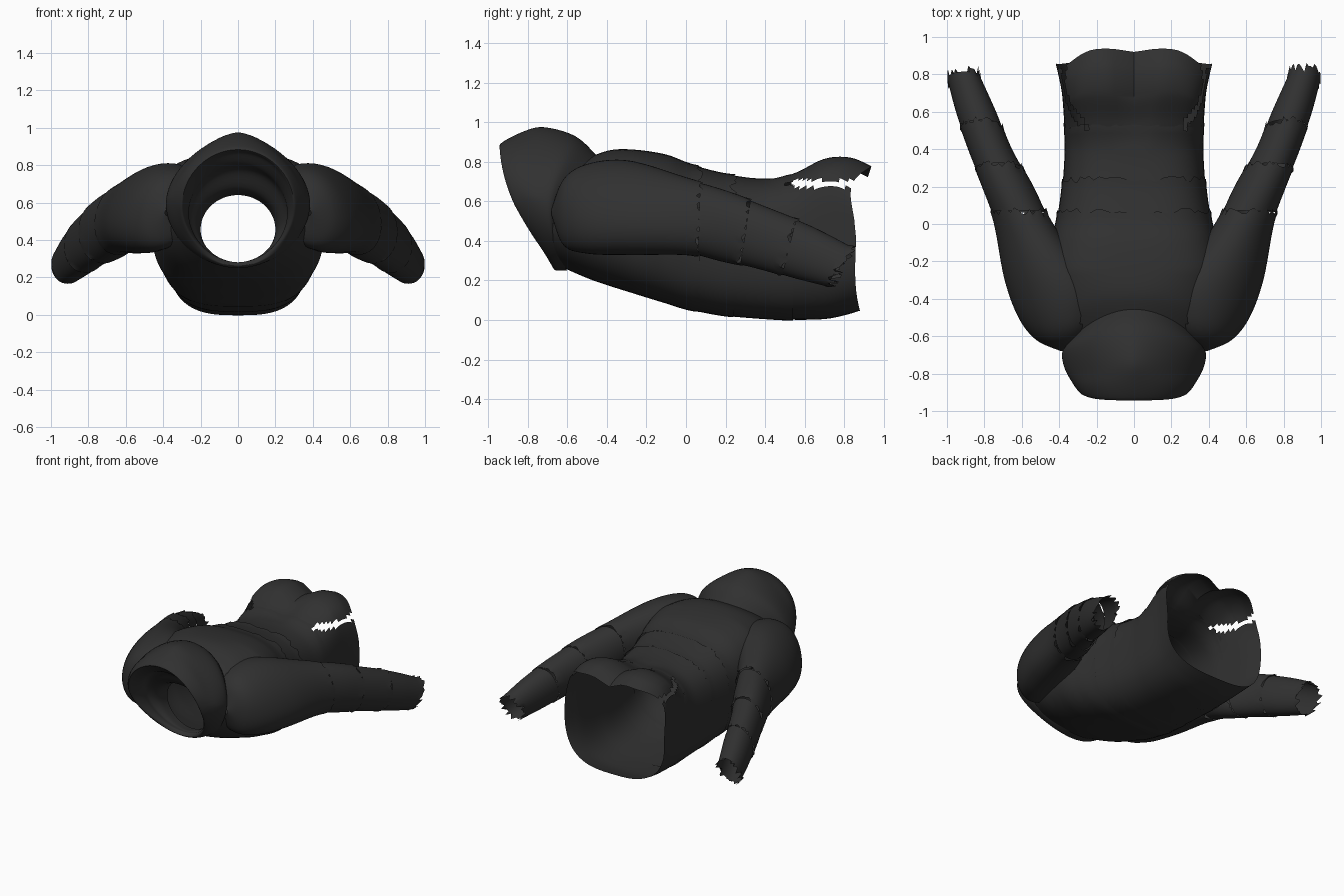
import bpy, bmesh, math, random

random.seed(4)
if "Cube" in bpy.data.objects:
    bpy.data.objects.remove(bpy.data.objects["Cube"])

cloth = bpy.data.materials.new("charcoal_cloth")
cloth.use_nodes = True
cloth.diffuse_color = (0.03, 0.03, 0.03, 1)
cloth.node_tree.nodes["Principled BSDF"].inputs["Base Color"].default_value = (0.03, 0.03, 0.03, 1)


def spline(rings, u):
    """Smooth interpolation through the list of section parameters."""
    i = min(int(u), len(rings) - 2)
    f = u - i
    a, b, c, d = (rings[max(0, min(len(rings) - 1, i + k))] for k in (-1, 0, 1, 2))
    return [q + 0.5 * f * (r - p + f * (2 * p - 5 * q + 4 * r - s + f * (3 * (q - r) + s - p)))
            for p, q, r, s in zip(a, b, c, d)]


def power(v, e):
    return math.copysign(abs(v) ** e, v)


def section(ring, n, top_e, low_e, scale=1.0):
    """Closed section: centre x, half width, top z, bottom z, y at top, side and bottom, sideways lean."""
    cx, w, zt, zb, yt, ym, yb, lean = ring
    points = []
    for j in range(n):
        t = 2 * math.pi * j / n
        s, c = math.sin(t), math.cos(t)
        e = top_e if c > 0 else low_e
        y = ym + (yt - yb) / 2 * c + ((yt + yb) / 2 - ym) * c * c
        rise = scale * (zt - zb) / 2 * power(c, e)
        points.append([cx + scale * w * power(s, e) + lean * rise, y, (zt + zb) / 2 + rise])
    return points


def buried(rings, e, p):
    """True where a point lies well inside the tube through the sections."""
    def across(u):
        cx, w, zt, zb, yt, ym, yb, lean = spline(rings, u)
        c = max(-1, min(1, (2 * p.z - zt - zb) / (zt - zb)))
        y = ym + (yt - yb) / 2 * c + ((yt + yb) / 2 - ym) * c * c
        x = (abs(p.x) - cx - lean * (p.z - (zt + zb) / 2)) / w
        return abs(y - p.y), abs(x) ** (2 / e) + abs((2 * p.z - zt - zb) / (zt - zb)) ** (2 / e)
    gap, reach = min(across(k / 8) for k in range(8 * len(rings) - 7))
    return gap < .03 and reach < .8


def loft(name, rows, flip=False, side=1, drop=None):
    """Skin the sections; drop(centre) leaves out faces."""
    bm = bmesh.new()
    grid = [[bm.verts.new((side * x, y, z)) for x, y, z in row] for row in rows]
    n = len(rows[0])
    for i in range(len(rows) - 1):
        for j in range(n):
            k = (j + 1) % n
            quad = [grid[i][j], grid[i][k], grid[i + 1][k], grid[i + 1][j]]
            centre = sum((v.co for v in quad), quad[0].co * 0) / 4
            if drop and drop(centre):
                continue
            bm.faces.new(quad[::-1] if flip else quad)
    bmesh.ops.delete(bm, geom=[v for v in bm.verts if not v.link_faces], context='VERTS')
    mesh = bpy.data.meshes.new(name)
    bm.to_mesh(mesh)
    bm.free()
    mesh.materials.append(cloth)
    obj = bpy.data.objects.new(name, mesh)
    bpy.context.collection.objects.link(obj)
    bpy.ops.object.select_all(action='DESELECT')
    obj.select_set(True)
    bpy.context.view_layer.objects.active = obj
    bpy.ops.object.shade_smooth_by_angle(angle=math.radians(45))


def flat(cx, w, zt, zb, y, slant=0.0, lean=0.0):
    return (cx, w, zt, zb, y + slant, y, y - slant, lean)


# Section lists: body lying chest down and open at the hem, and one swept-back sleeve
body = [
    (0, .345, .82, .27, -.50, -.69, -.635, 0),
    (0, .43, .86, .20, -.38, -.53, -.47, 0),
    flat(0, .46, .86, .13, -.25),
    flat(0, .44, .835, .085, -.10),
    flat(0, .415, .79, .05, .02),
    flat(0, .385, .74, .02, .20),
    flat(0, .37, .715, .005, .40),
    flat(0, .375, .75, .00, .55),
    flat(0, .385, .82, .005, .70),
    (0, .40, .825, .025, .83, .79, .80, 0),
    (0, .415, .78, .05, .94, .86, .88, 0),
]
sleeve = [
    flat(.38, .01, .56, .53, -.68),
    flat(.39, .13, .71, .38, -.62, 0, -.1),
    flat(.415, .19, .785, .34, -.50, 0, -.25),
    flat(.465, .21, .80, .335, -.29, 0, -.3),
    flat(.59, .15, .715, .335, .00, 0, -.15),
    flat(.675, .135, .645, .30, .20, .02),
    flat(.77, .115, .56, .26, .40, .03),
    flat(.845, .105, .47, .21, .60, .04),
    flat(.91, .085, .37, .17, .78, .05),
]
N = 72
M = 48


def body_gap(c):
    """Side slits of the hem, and the armholes."""
    slit = c.y > .52 and abs(c.x) > .25 and abs(c.z - .69) < .018
    return slit or (c.y < .1 and buried(sleeve, .95, c))


def body_panel(name, start, stop):
    rows = []
    steps = 14 if stop - start < 3 else 34
    for i in range(steps + 1):
        u = start + (stop - start) * i / steps
        square = .68 + .32 * max(0, 1 - u / 2)
        top_e = square - .13 * max(0, min(1, (u - 6) / 2))
        row = section(spline(body, u), N, top_e, square, .996 + .012 * i / steps)
        for j, p in enumerate(row):
            back = max(0, math.cos(2 * math.pi * j / N))
            # Two rounded halves of the seat, with a scalloped hem
            seat = max(0, min(1, (p[1] - .4) / .3))
            crease = math.exp(-(p[0] / .08) ** 2)
            p[2] -= .06 * seat * back * crease
            p[1] -= seat * back * (.02 * crease + 3 * max(0, abs(p[0]) - .2) ** 2)
            # Ragged end on the back of each panel
            if i == steps and stop < len(body) - 1:
                p[1] += .02 + random.uniform(-.018, .018) * (back > .2)
        rows.append(row)
    loft(name, rows, drop=body_gap)


for panel, start, stop in (("upper_body", 0, 4.2), ("waist_upper", 4.2, 5.1),
                           ("waist_lower", 5.1, 6.8), ("seat_and_hem", 6.8, 10)):
    body_panel(panel, start, stop)

# Hood thrown back round the neck, peaked on top and folded inward to the neck hole
hood = [
    (0, .36, .83, .25, -.45, -.66, -.60, 0),
    (0, .385, .93, .25, -.56, -.69, -.63, 0),
    (0, .375, .975, .25, -.72, -.76, -.655, 0),
    (0, .345, .95, .26, -.83, -.82, -.67, 0),
    (0, .305, .89, .27, -.94, -.865, -.66, 0),
    (0, .285, .865, .28, -.91, -.84, -.65, 0),
    (0, .265, .81, .28, -.86, -.77, -.64, 0),
    (0, .26, .77, .28, -.79, -.71, -.63, 0),
    (0, .215, .67, .28, -.72, -.64, -.61, 0),
    (0, .20, .64, .27, -.60, -.56, -.55, 0),
]
hood_rows = []
for i in range(46):
    peak = 1.0 + .28 * math.exp(-((i - 11) / 5) ** 2)
    hood_rows.append(section(spline(hood, i / 5), N, peak, 1.06))
loft("hood", hood_rows, flip=True)


# Sleeves in overlapping ragged bands
def sleeve_band(name, start, stop, side):
    rows = []
    steps = max(6, int((stop - start) * 8))
    for i in range(steps + 1):
        u = start + (stop - start) * i / steps
        row = section(spline(sleeve, u), M, .95, .95, 1.0 + .04 * i / steps)
        if i == steps:
            reach = .04 if stop == 8 else .02
            for p in row:
                p[1] += random.uniform(-reach, reach)
        rows.append(row)
    loft(name, rows, flip=side < 0, side=side,
         drop=lambda c: c.y < .1 and buried(body, .7, c))


for side, word in ((1, "left"), (-1, "right")):
    for part, start, stop in (("shoulder", 0, 4.3), ("elbow_band", 4.3, 5.5),
                              ("forearm_band", 5.5, 6.6), ("cuff_band", 6.6, 8)):
        sleeve_band(word + "_" + part, start, stop, side)
